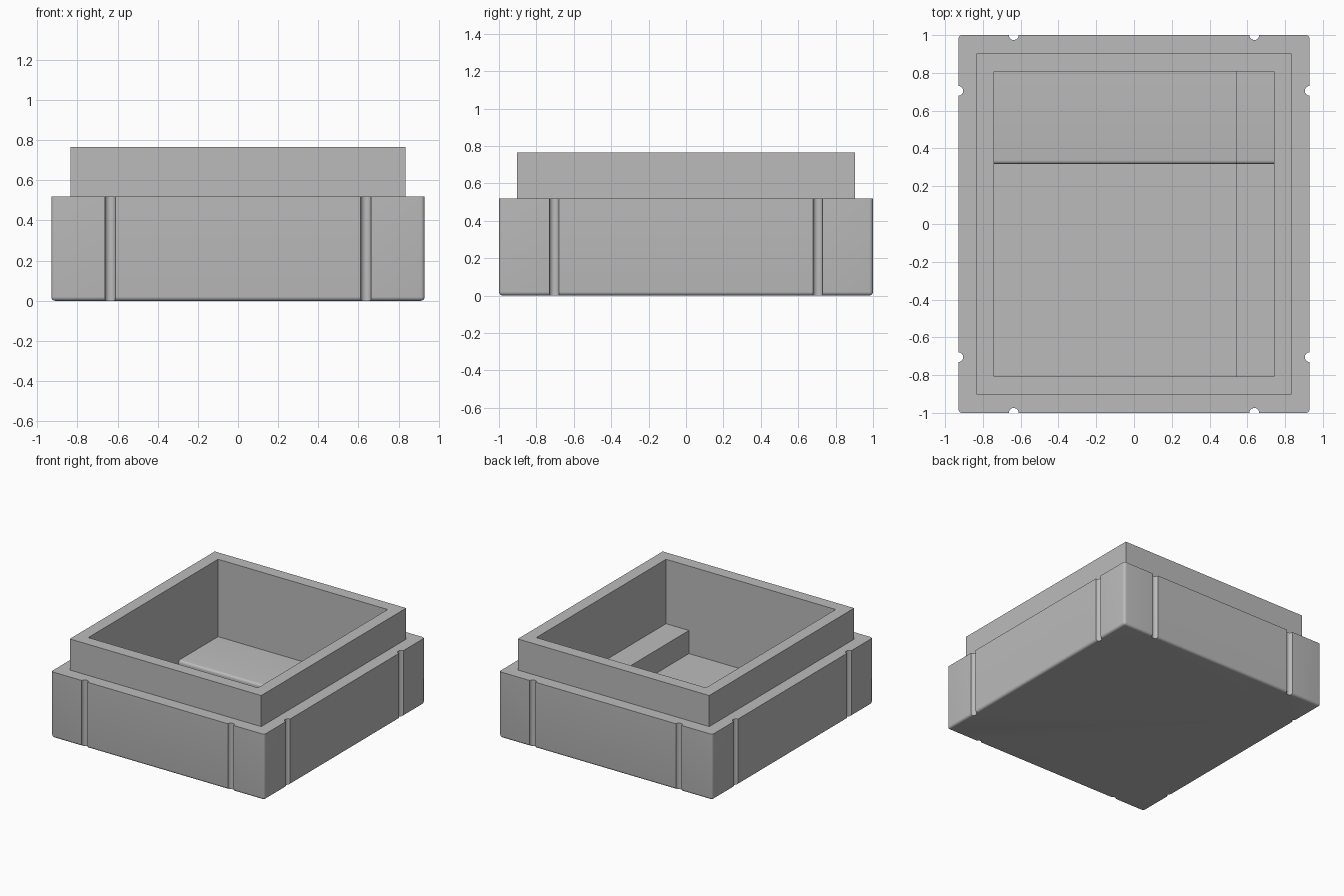
import bpy
import bmesh
from math import radians

cube = bpy.data.objects.get("Cube")
if cube:
    bpy.data.objects.remove(cube, do_unlink=True)

grey = bpy.data.materials.new("mid grey")
grey.use_nodes = True
colour = (0.5, 0.5, 0.5, 1)
grey.diffuse_color = colour
grey.node_tree.nodes["Principled BSDF"].inputs["Base Color"].default_value = colour

HX, HY = 0.93, 1.0             # half size of the base
LIP_X, LIP_Y = 0.835, 0.903    # half size of the raised lip
CAV_X, CAV_Y = 0.74, 0.808     # half size of the cavity
BASE_TOP, TOP, FLOOR = 0.52, 0.765, 0.075
STEP_X, STEP_Y = 0.54, 0.317   # where the inner floor steps up
ROUND = 0.02


def finish(name, bm):
    bmesh.ops.recalc_face_normals(bm, faces=bm.faces)
    mesh = bpy.data.meshes.new(name)
    bm.to_mesh(mesh)
    bm.free()
    obj = bpy.data.objects.new(name, mesh)
    bpy.context.collection.objects.link(obj)
    mesh.materials.append(grey)
    return obj


def add_box(bm, x0, x1, y0, y1, z0, z1):
    verts = bmesh.ops.create_cube(bm, size=1)["verts"]
    for v in verts:
        v.co.x = x1 if v.co.x > 0 else x0
        v.co.y = y1 if v.co.y > 0 else y0
        v.co.z = z1 if v.co.z > 0 else z0


def box(name, *bounds):
    bm = bmesh.new()
    add_box(bm, *bounds)
    return finish(name, bm)


def boolean(target, tool, operation):
    tool.hide_render = True
    mod = target.modifiers.new(operation.lower(), 'BOOLEAN')
    mod.operation = operation
    mod.solver = 'EXACT'
    mod.object = tool
    bpy.context.view_layer.objects.active = target
    bpy.ops.object.modifier_apply(modifier=mod.name)
    bpy.data.objects.remove(tool, do_unlink=True)


def smooth(obj):
    bpy.ops.object.select_all(action='DESELECT')
    obj.select_set(True)
    bpy.context.view_layer.objects.active = obj
    bpy.ops.object.shade_smooth_by_angle(angle=radians(30))


# Base block with rounded upright and bottom edges
bm = bmesh.new()
add_box(bm, -HX, HX, -HY, HY, 0, BASE_TOP)
edges = [e for e in bm.edges if any(v.co.z < 0.1 for v in e.verts)]
bmesh.ops.bevel(bm, geom=edges, offset=ROUND, segments=5, profile=0.5, affect='EDGES')
body = finish("box_body", bm)

# Half-round grooves, two on each side
bm = bmesh.new()
for s in (-1, 1):
    for t in (-1, 1):
        for x, y in ((s * 0.637, t * HY), (s * HX, t * 0.705)):
            ring = bmesh.ops.create_cone(bm, cap_ends=True, segments=24, radius1=0.026,
                                         radius2=0.026, depth=1)["verts"]
            bmesh.ops.translate(bm, verts=ring, vec=(x, y, 0.3))
boolean(body, finish("groove_cutter", bm), 'DIFFERENCE')

# Raised lip and the hollow inside
boolean(body, box("lip", -LIP_X, LIP_X, -LIP_Y, LIP_Y, 0.3, TOP), 'UNION')
boolean(body, box("hollow", -CAV_X, CAV_X, -CAV_Y, CAV_Y, FLOOR, 1), 'DIFFERENCE')
smooth(body)


# Inner steps, each with a rounded front edge and sunk slightly into the walls
def rear_step(name, x0, x1, z0, z1):
    bm = bmesh.new()
    add_box(bm, x0, x1, STEP_Y, CAV_Y + 0.02, z0, z1)
    edges = [e for e in bm.edges
             if all(v.co.z > z1 - 0.001 and v.co.y < STEP_Y + 0.001 for v in e.verts)]
    bmesh.ops.bevel(bm, geom=edges, offset=ROUND, segments=5, profile=0.5, affect='EDGES')
    smooth(finish(name, bm))


LEDGE, RISE = 0.257, 0.08
rear_step("rear_shelf", -CAV_X - 0.02, STEP_X + 0.02, FLOOR - 0.02, FLOOR + RISE)
box("side_ledge", STEP_X, CAV_X + 0.02, -CAV_Y - 0.02, CAV_Y + 0.02, FLOOR - 0.02, LEDGE)
rear_step("side_ledge_rear", STEP_X, CAV_X + 0.02, LEDGE - 0.02, LEDGE + RISE)
